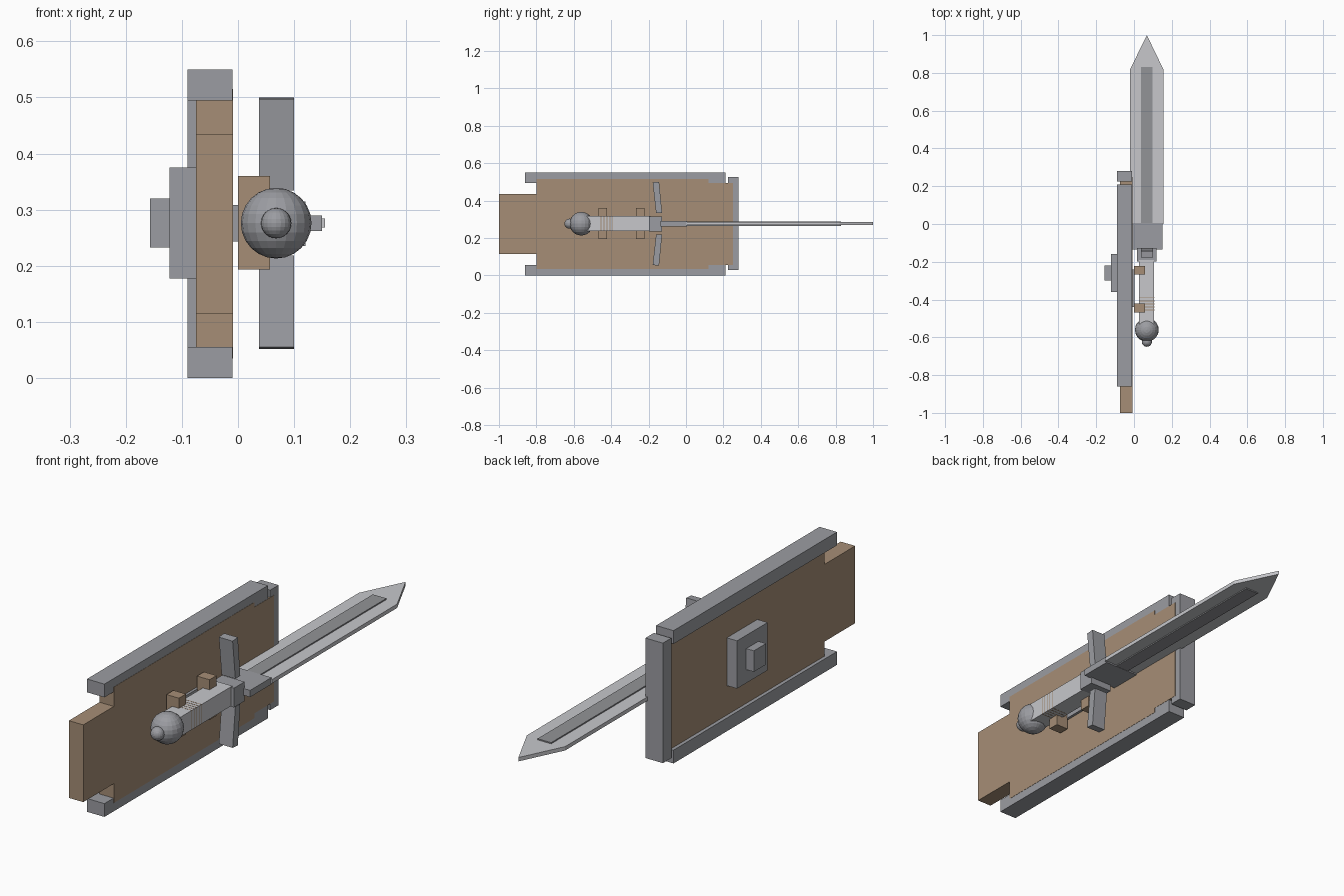
import bpy, bmesh, math

if "Cube" in bpy.data.objects:
    bpy.data.objects.remove(bpy.data.objects["Cube"])


def material(name, rgb):
    m = bpy.data.materials.new(name)
    m.diffuse_color = (*rgb, 1)
    m.use_nodes = True
    m.node_tree.nodes["Principled BSDF"].inputs["Base Color"].default_value = m.diffuse_color
    return m


WOOD = material("wood", (0.38, 0.27, 0.18))
STEEL = material("steel", (0.33, 0.335, 0.36))
BRIGHT = material("bright steel", (0.57, 0.575, 0.60))
DARK = material("dark steel", (0.29, 0.295, 0.31))


def finish(bm, name, mat):
    bmesh.ops.recalc_face_normals(bm, faces=bm.faces)
    me = bpy.data.meshes.new(name)
    bm.to_mesh(me)
    bm.free()
    me.materials.append(mat)
    ob = bpy.data.objects.new(name, me)
    bpy.context.collection.objects.link(ob)
    return ob


def prism(name, mat, outline, axis, lo, hi):
    """Extrude a 2D outline along axis 0 (outline in y, z) or axis 2 (outline in x, y)."""
    bm = bmesh.new()
    place = (lambda a, b: (lo, a, b)) if axis == 0 else (lambda a, b: (a, b, lo))
    face = bm.faces.new([bm.verts.new(place(a, b)) for a, b in outline])
    new = bmesh.ops.extrude_face_region(bm, geom=[face])["geom"]
    shift = [0, 0, 0]
    shift[axis] = hi - lo
    bmesh.ops.translate(bm, vec=shift, verts=[v for v in new if isinstance(v, bmesh.types.BMVert)])
    return finish(bm, name, mat)


def box(name, mat, x, y, z):
    return prism(name, mat, [(x[0], y[0]), (x[1], y[0]), (x[1], y[1]), (x[0], y[1])], 2, *z)


def ball(name, mat, centre, r):
    bm = bmesh.new()
    bmesh.ops.create_uvsphere(bm, u_segments=20, v_segments=12, radius=r)
    bmesh.ops.translate(bm, vec=centre, verts=bm.verts)
    return finish(bm, name, mat)


CX, CZ = 0.068, 0.276   # sword axis

# Shield board, stepped at both ends
half = [(-1.0, 0.16), (-0.8, 0.16), (-0.8, 0.24), (0.12, 0.24), (0.12, 0.22), (0.25, 0.22)]
outline = [(y, 0.275 + h) for y, h in half] + [(y, 0.275 - h) for y, h in reversed(half)]
prism("shield_board", WOOD, outline, 0, -0.075, -0.009)

# Steel rim
box("shield_rail_top", STEEL, (-0.09, -0.01), (-0.86, 0.21), (0.495, 0.55))
box("shield_rail_bottom", STEEL, (-0.09, -0.01), (-0.86, 0.21), (0, 0.055))
box("shield_end_bar", STEEL, (-0.09, -0.01), (0.225, 0.28), (0.028, 0.525))

# Boss on the outer face
box("shield_boss", STEEL, (-0.122, -0.07), (-0.36, -0.16), (0.177, 0.375))
box("shield_boss_cap", STEEL, (-0.157, -0.12), (-0.30, -0.22), (0.233, 0.32))

# Mounting plate and wooden brackets on the inner face
box("mounting_plate", STEEL, (-0.012, 0.002), (-0.44, -0.24), (0.243, 0.308))
for i, y in enumerate((-0.445, -0.245)):
    box(f"bracket_{i + 1}", WOOD, (0.0, 0.057), (y - 0.023, y + 0.023), (0.193, 0.36))

# Sword grip with thin wooden wraps
box("grip", BRIGHT, (0.026, 0.107), (-0.53, -0.19), (0.238, 0.318))
for i in range(5):
    y = -0.455 + i * 0.016
    box(f"grip_wrap_{i + 1}", WOOD, (0.03, 0.1075), (y - 0.002, y + 0.002), (0.2375, 0.3185))

# Pommel
ball("pommel", STEEL, (CX, -0.56, CZ), 0.063)
ball("pommel_tip", STEEL, (CX, -0.623, CZ), 0.027)

# Cross guard with two swept arms
box("guard_block", STEEL, (0.017, 0.12), (-0.198, -0.128), (0.235, 0.315))
for name, s in (("guard_arm_top", 1), ("guard_arm_bottom", -1)):
    pts = [(-0.16, 0.058), (-0.128, 0.058), (-0.144, 0.224), (-0.178, 0.221)]
    prism(name, STEEL, [(y, CZ + s * h) for y, h in pts], 0, 0.037, 0.1)

# Blade, raised centre strip and base
box("blade_base", STEEL, (-0.015, 0.15), (-0.135, 0.005), (0.262, 0.29))
prism("blade", BRIGHT, [(-0.02, 0), (0.155, 0), (0.155, 0.82), (CX, 1.0), (-0.02, 0.82)], 2, 0.268, 0.284)
box("blade_centre_strip", DARK, (0.037, 0.099), (0, 0.83), (0.263, 0.289))
